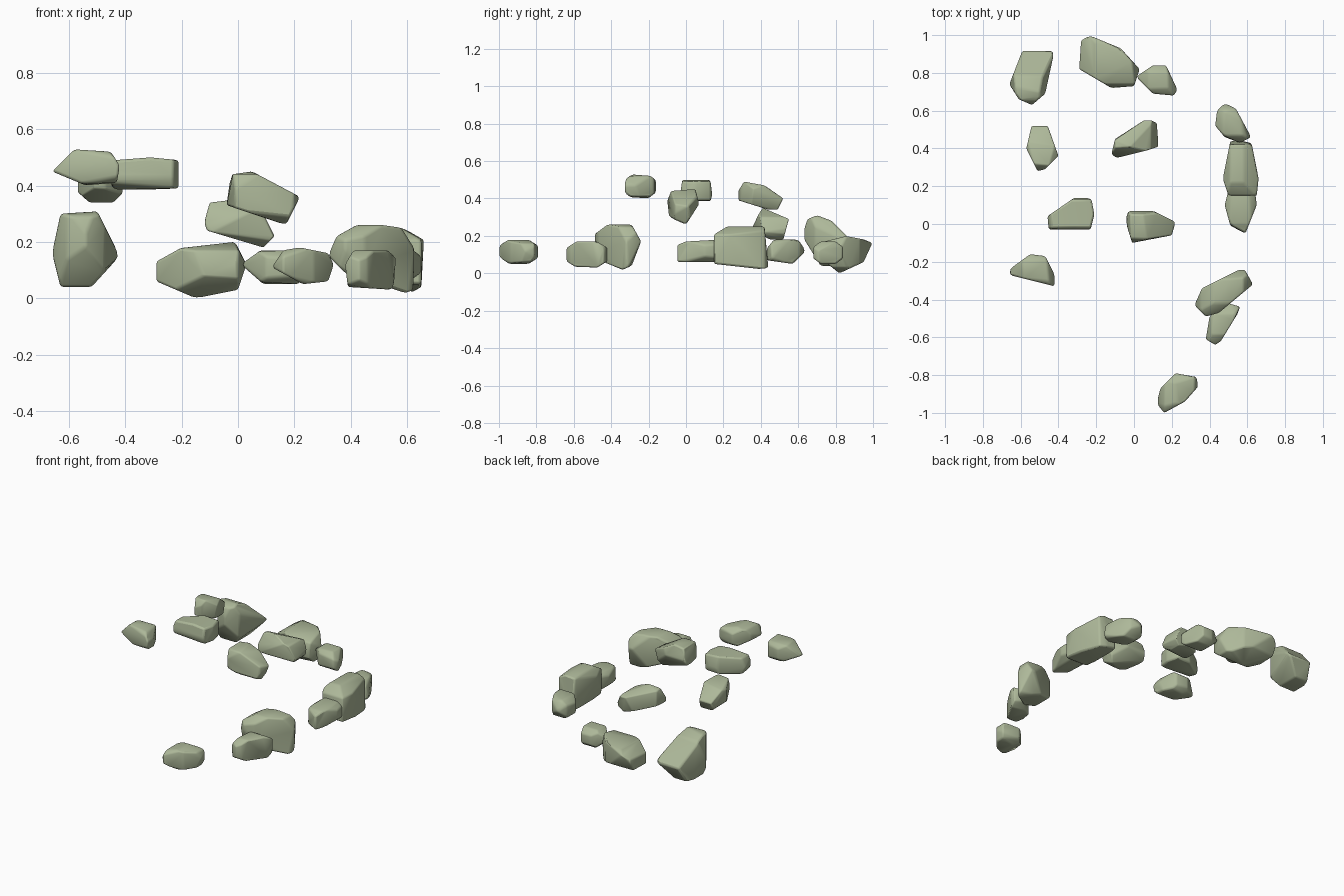
import bpy
import bmesh
from math import radians
from mathutils import Vector

default_cube = bpy.data.objects.get("Cube")
if default_cube:
    bpy.data.objects.remove(default_cube, do_unlink=True)

# One mossy stone colour for every rock
stone = bpy.data.materials.new("sage_stone")
stone.use_nodes = True
stone_colour = (0.42, 0.48, 0.32, 1)
stone.diffuse_color = stone_colour
shader = stone.node_tree.nodes["Principled BSDF"]
shader.inputs["Base Color"].default_value = stone_colour
shader.inputs["Roughness"].default_value = 0.9

X, Y, Z = range(3)


def span(outline, column):
    values = [point[column] for point in outline]
    return min(values), max(values)


def chamfered(horizontal, vertical, cut=0.25):
    """Rectangle outline with its four corners cut off."""
    (a, b), (c, d) = horizontal, vertical
    u, v = (b - a) * cut, (d - c) * cut
    return [(a + u, c), (b - u, c), (b, c + v), (b, d - v),
            (b - u, d), (a + u, d), (a, d - v), (a, c + v)]


def chisel(bm, outline, first, second):
    """Cut the block down to a convex outline lying in two axes."""
    points = [Vector(point) for point in outline]
    middle = sum(points, Vector((0, 0))) / len(points)
    for start, end in zip(points, points[1:] + points[:1]):
        edge = end - start
        outward = Vector((edge.y, -edge.x)).normalized()
        if outward.dot(start - middle) < 0:
            outward.negate()
        position, normal = Vector(), Vector()
        position[first], position[second] = start
        normal[first], normal[second] = outward
        cut = bmesh.ops.bisect_plane(
            bm, geom=bm.verts[:] + bm.edges[:] + bm.faces[:], dist=1e-5,
            plane_co=position, plane_no=normal, clear_outer=True)
        rim = [e for e in cut["geom_cut"]
               if isinstance(e, bmesh.types.BMEdge) and e.is_boundary]
        if rim:
            bmesh.ops.holes_fill(bm, edges=rim, sides=0)


def rock(name, top, front=None, side=None):
    """Chisel a block by its outlines, given in hundredths of a unit."""
    top, front, side = ([(a / 100, b / 100) for a, b in outline] if outline else None
                        for outline in (top, front, side))
    height = span(front or side, 1)
    front = front or chamfered(span(top, 0), height)
    side = side or chamfered(span(top, 1), height)

    bm = bmesh.new()
    bmesh.ops.create_cube(bm, size=4)
    for outline, first, second in ((top, X, Y), (front, X, Z), (side, Y, Z)):
        chisel(bm, outline, first, second)

    # Rebuild a clean convex skin without slivers
    bmesh.ops.remove_doubles(bm, verts=bm.verts[:], dist=0.022)
    bmesh.ops.delete(bm, geom=bm.edges[:] + bm.faces[:], context="EDGES_FACES")
    hull = bmesh.ops.convex_hull(bm, input=bm.verts[:])
    inside = {v for v in hull["geom_interior"] + hull["geom_unused"]
              if isinstance(v, bmesh.types.BMVert)}
    bmesh.ops.delete(bm, geom=list(inside), context="VERTS")
    bmesh.ops.dissolve_limit(bm, angle_limit=radians(6),
                             verts=bm.verts[:], edges=bm.edges[:])
    bmesh.ops.recalc_face_normals(bm, faces=bm.faces[:])

    mesh = bpy.data.meshes.new(name)
    bm.to_mesh(mesh)
    bm.free()
    mesh.materials.append(stone)
    body = bpy.data.objects.new(name, mesh)
    bpy.context.collection.objects.link(body)

    # Worn edges and soft shading
    worn = body.modifiers.new("worn_edges", "BEVEL")
    worn.width, worn.segments = 0.01, 2
    worn.limit_method, worn.angle_limit = "ANGLE", radians(15)
    bpy.ops.object.select_all(action="DESELECT")
    body.select_set(True)
    bpy.context.view_layer.objects.active = body
    bpy.ops.object.shade_smooth_by_angle(angle=radians(65))


# Back row
rock("back_right_rock",
     top=[(-42, 92), (-59, 92), (-66, 74), (-61, 66), (-54, 63), (-47, 69)],
     front=[(-63, 30), (-50, 31), (-42, 15), (-52, 4), (-63, 4), (-66, 16)],
     side=[(62, 20), (65, 29), (70, 31), (78, 28), (92, 14), (86, 3), (72, 4)])
rock("back_middle_rock",
     top=[(-24, 100), (-28, 97), (-29, 82), (-12, 72), (0, 73), (3, 82), (-7, 93)],
     front=[(-29, 13), (-20, 18), (-1, 20), (3, 12), (0, 3), (-15, 0), (-29, 6)],
     side=[(100, 17), (86, 20), (74, 17), (72, 8), (82, 0), (95, 6)])
rock("back_small_rock",
     top=[(1, 78), (10, 84), (17, 84), (23, 71), (21, 68), (10, 69)],
     front=[(1, 12), (8, 17), (18, 17), (23, 12), (22, 5), (9, 5)])

# Left row, from back to front
rock("left_back_rock",
     top=[(43, 52), (44, 60), (48, 64), (54, 61), (62, 46), (56, 43), (48, 46)],
     side=[(43, 13), (47, 18), (60, 18), (64, 12), (57, 5), (43, 7)])
rock("left_tall_rock",
     top=[(51, 44), (62, 44), (66, 24), (65, 15), (50, 15), (47, 24)],
     front=[(47, 20), (51, 25), (58, 25), (66, 21), (65, 2), (50, 4)],
     side=[(12, 19), (22, 25), (42, 25), (44, 3), (42, 2), (15, 5)])
rock("left_low_rock",
     top=[(48, 10), (51, -1), (59, -5), (65, 10), (64, 18), (50, 18)],
     side=[(-5, 6), (-5, 15), (0, 17), (18, 18), (18, 6)])
rock("left_front_rock",
     top=[(32, -43), (36, -34), (58, -23), (63, -32), (45, -47), (38, -49)],
     front=[(32, 15), (35, 22), (44, 27), (58, 25), (63, 17), (62, 1), (38, 9)],
     side=[(-50, 20), (-42, 26), (-29, 26), (-24, 17), (-29, 4), (-36, 1), (-45, 6)])
rock("left_slim_rock",
     top=[(38, -61), (40, -49), (50, -42), (57, -44), (46, -62), (43, -64)],
     front=[(38, 12), (41, 17), (53, 17), (57, 14), (55, 3), (39, 4)])
rock("foremost_rock",
     top=[(12, -95), (14, -87), (22, -79), (33, -81), (34, -86), (27, -94), (16, -100)],
     front=[(12, 11), (16, 17), (22, 18), (32, 16), (34, 12), (32, 6), (23, 5)])

# Raised rocks in the middle and on the right
rock("raised_right_rock",
     top=[(-54, 53), (-46, 53), (-40, 36), (-47, 29), (-51, 28), (-57, 40)],
     side=[(28, 44), (31, 49), (42, 47), (52, 40), (49, 34), (44, 34), (28, 39)])
rock("raised_middle_rock",
     top=[(-12, 37), (-10, 45), (7, 56), (12, 54), (13, 41), (-8, 34)],
     front=[(-12, 27), (-10, 34), (-2, 35), (9, 30), (13, 22), (9, 18), (-11, 24)],
     side=[(34, 24), (41, 35), (55, 29), (52, 18), (45, 18)])
rock("raised_flat_rock",
     top=[(-46, 4), (-30, 15), (-22, 13), (-21, 5), (-23, -3), (-45, -3)],
     front=[(-46, 43), (-44, 49), (-31, 50), (-21, 49), (-21, 39), (-44, 38)],
     side=[(-3, 43), (-2, 50), (13, 50), (14, 42), (13, 38), (-2, 39)])
rock("raised_centre_rock",
     top=[(-5, 3), (-2, 8), (8, 8), (22, 1), (20, -6), (-1, -10)],
     front=[(-5, 34), (-2, 44), (5, 45), (22, 36), (17, 26), (-4, 33)],
     side=[(-10, 39), (-8, 44), (5, 45), (7, 37), (0, 26), (-9, 30)])
rock("raised_front_rock",
     top=[(-66, -24), (-55, -16), (-47, -17), (-42, -27), (-42, -33), (-66, -27)],
     front=[(-66, 45), (-58, 53), (-45, 52), (-42, 47), (-43, 41), (-54, 40)])
